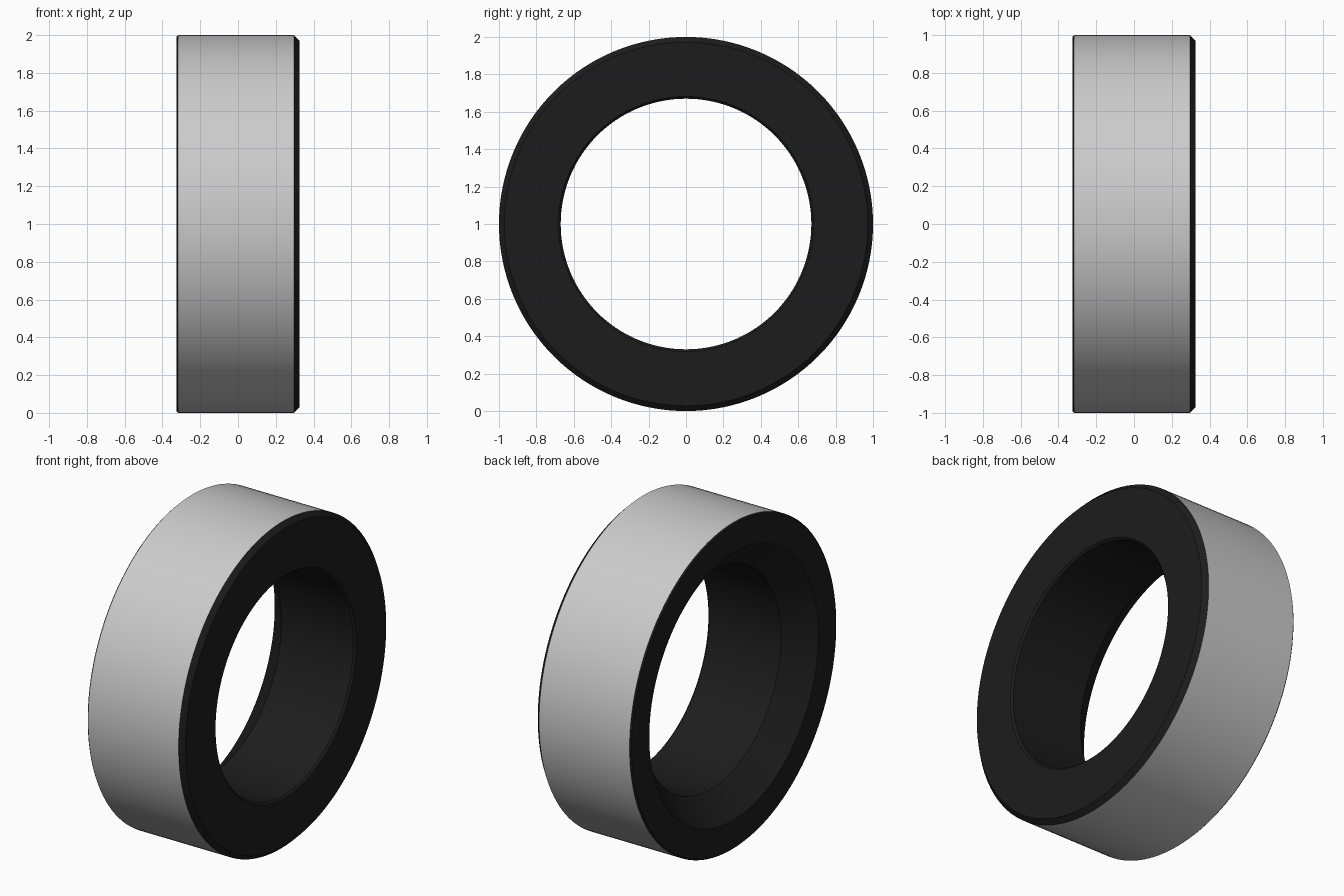
import bpy, bmesh, math

if "Cube" in bpy.data.objects:
    bpy.data.objects.remove(bpy.data.objects["Cube"])

SEG = 128
# Closed cross-section (x, radius); the strip between points 0 and 1 is the light outer band
profile = [(-0.317, 1.0), (0.297, 1.0), (0.325, 0.972), (0.325, 0.682),
           (0.313, 0.67), (-0.175, 0.67), (-0.325, 0.82), (-0.325, 0.992)]


def material(name, color):
    m = bpy.data.materials.new(name)
    m.diffuse_color = color
    m.use_nodes = True
    m.node_tree.nodes["Principled BSDF"].inputs["Base Color"].default_value = m.diffuse_color
    return m


# Ring: revolve the profile around the x axis
bm = bmesh.new()
rows = []
for i in range(SEG):
    a = 2 * math.pi * i / SEG
    rows.append([bm.verts.new((x, r * math.cos(a), 1 + r * math.sin(a))) for x, r in profile])
n = len(profile)
for i in range(SEG):
    p, q = rows[i], rows[(i + 1) % SEG]
    for j in range(n):
        k = (j + 1) % n
        f = bm.faces.new((p[j], p[k], q[k], q[j]))
        f.material_index = 0 if j == 0 else 1
bmesh.ops.recalc_face_normals(bm, faces=bm.faces)
mesh = bpy.data.meshes.new("bearing_ring")
bm.to_mesh(mesh)
bm.free()
ring = bpy.data.objects.new("bearing_ring", mesh)
bpy.context.collection.objects.link(ring)

# Light outer band, black faces and bore
mesh.materials.append(material("light_band", (0.8, 0.8, 0.8, 1)))
mesh.materials.append(material("black", (0.012, 0.012, 0.012, 1)))

bpy.context.view_layer.objects.active = ring
ring.select_set(True)
bpy.ops.object.shade_smooth_by_angle(angle=math.radians(30))
